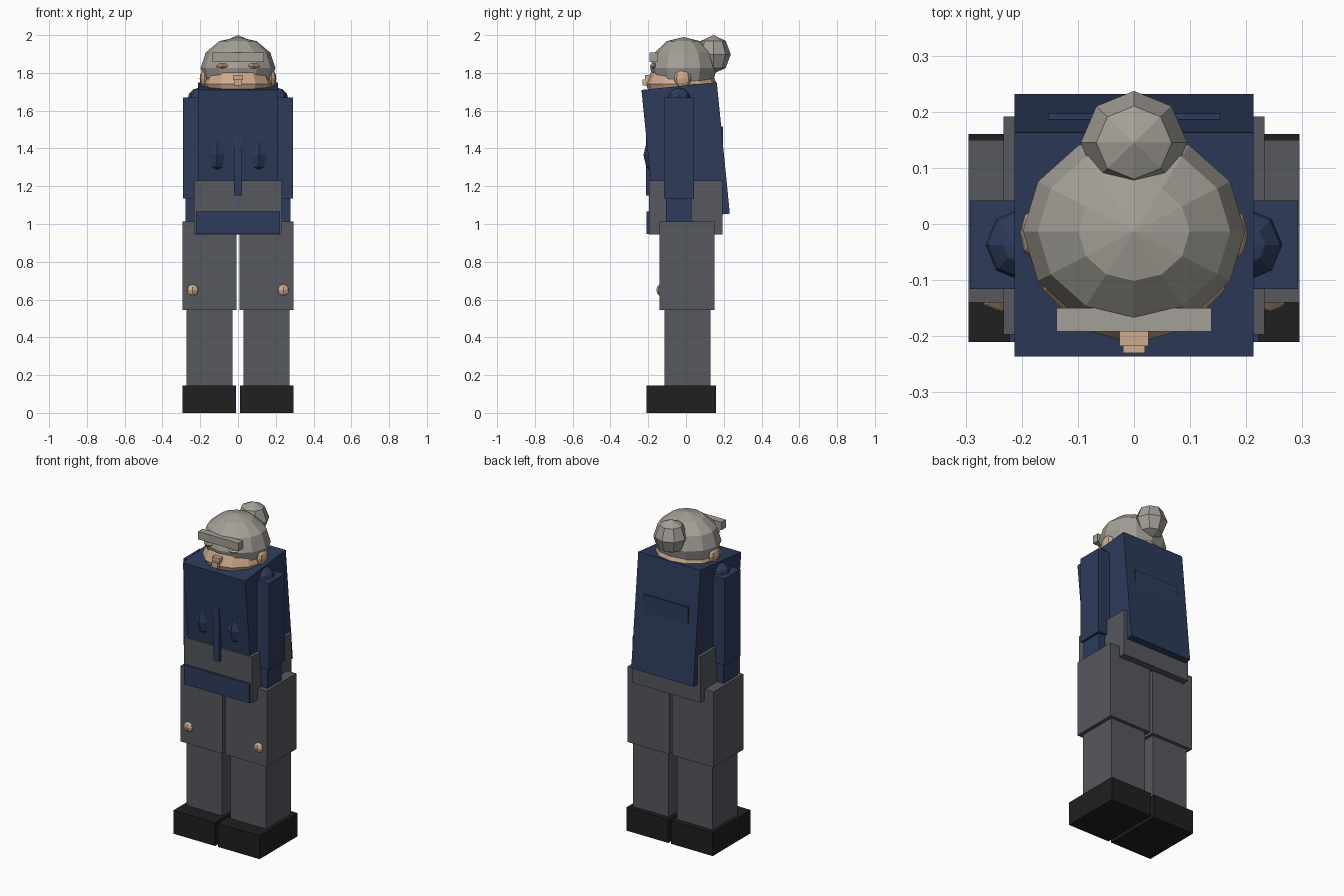
import bpy, math
from mathutils import Matrix, Vector
import bmesh

if "Cube" in bpy.data.objects:
    bpy.data.objects.remove(bpy.data.objects["Cube"])


def material(name, rgb):
    m = bpy.data.materials.new(name)
    m.diffuse_color = (*rgb, 1)
    m.use_nodes = True
    m.node_tree.nodes["Principled BSDF"].inputs["Base Color"].default_value = m.diffuse_color
    return m


NAVY = material("navy cloth", (0.026, 0.044, 0.104))
GREY = material("grey trousers", (0.095, 0.099, 0.113))
BLACK = material("black leather", (0.014, 0.014, 0.014))
HAIR = material("grey hair", (0.37, 0.35, 0.31))
SKIN = material("skin", (0.62, 0.41, 0.27))


def finish(name, bm, mat):
    bmesh.ops.recalc_face_normals(bm, faces=bm.faces)
    me = bpy.data.meshes.new(name)
    bm.to_mesh(me)
    bm.free()
    me.materials.append(mat)
    ob = bpy.data.objects.new(name, me)
    bpy.context.collection.objects.link(ob)
    return ob


def box(name, x, y, z, mat):
    """Box from (min, max) ranges on each axis."""
    bm = bmesh.new()
    bmesh.ops.create_cube(bm, size=1)
    size = [r[1] - r[0] for r in (x, y, z)]
    mid = Vector([(r[0] + r[1]) / 2 for r in (x, y, z)])
    bmesh.ops.transform(bm, matrix=Matrix.Translation(mid) @ Matrix.Diagonal((*size, 1)), verts=bm.verts)
    return finish(name, bm, mat)


def ball(name, centre, radii, mat, seg=8, rings=4):
    """Faceted ellipsoid with its poles on z."""
    bm = bmesh.new()
    bmesh.ops.create_uvsphere(bm, u_segments=seg, v_segments=rings, radius=1)
    bmesh.ops.transform(bm, matrix=Matrix.Translation(centre) @ Matrix.Diagonal((*radii, 1)), verts=bm.verts)
    return finish(name, bm, mat)


def side_box(name, s, x, y, z, mat):
    box(name, tuple(sorted((s * x[0], s * x[1]))), y, z, mat)


# Limbs and other mirrored parts
for s, side in ((1, "right"), (-1, "left")):
    side_box(side + "_boot", s, (0.01, 0.295), (-0.21, 0.16), (0, 0.145), BLACK)
    side_box(side + "_shin", s, (0.028, 0.273), (-0.115, 0.13), (0.145, 0.56), GREY)
    side_box(side + "_thigh", s, (0.009, 0.295), (-0.14, 0.15), (0.545, 1.013), GREY)
    side_box(side + "_upper_arm", s, (0.14, 0.292), (-0.116, 0.042), (1.135, 1.67), NAVY)
    side_box(side + "_forearm", s, (0.15, 0.277), (-0.107, 0.028), (0.69, 1.15), NAVY)
    ball(side + "_shoulder", (s * 0.2, -0.037, 1.655), (0.068, 0.068, 0.068), NAVY, 8, 6)
    ball(side + "_hand", (s * 0.24, -0.121, 0.65), (0.037, 0.036, 0.037), SKIN, 8, 6)
    ball(side + "_chest_pocket", (s * 0.11, -0.175, 1.365), (0.085, 0.05, 0.09), NAVY, 4, 4)
    ball(side + "_ear", (s * 0.178, -0.018, 1.77), (0.025, 0.046, 0.046), SKIN, 8, 6)
    ball(side + "_eye", (s * 0.083, -0.17, 1.837), (0.035, 0.022, 0.014), SKIN, 4, 4)

# Hips and belt
box("hips", (-0.233, 0.233), (-0.197, 0.192), (0.945, 1.23), GREY)
box("belt", (-0.222, 0.222), (-0.21, 0.19), (0.946, 1.065), NAVY)

# Leaning torso, extruded from its side profile
bm = bmesh.new()
profile = [(-0.165, 1.015), (0.232, 1.055), (0.163, 1.75), (-0.236, 1.71)]
face = bm.faces.new([bm.verts.new((-0.213, y, z)) for y, z in profile])
new = bmesh.ops.extrude_face_region(bm, geom=[face])["geom"]
bmesh.ops.translate(bm, vec=(0.426, 0, 0), verts=[v for v in new if isinstance(v, bmesh.types.BMVert)])
finish("torso", bm, NAVY)
box("front_placket", (-0.02, 0.02), (-0.213, -0.17), (1.15, 1.475), NAVY)
box("back_panel", (-0.153, 0.153), (0.15, 0.197), (1.3, 1.515), NAVY)

# Head, hair and face
ball("head", (0, -0.025, 1.74), (0.185, 0.188, 0.12), SKIN, 12, 6)
ball("hair", (0, -0.013, 1.825), (0.198, 0.177, 0.165), HAIR, 12, 6)
ball("hair_bun", (0, 0.145, 1.898), (0.095, 0.092, 0.102), HAIR, 8, 4)
box("fringe", (-0.138, 0.138), (-0.192, -0.15), (1.858, 1.907), HAIR)
box("nose", (-0.026, 0.026), (-0.217, -0.16), (1.762, 1.79), SKIN)
box("mouth", (-0.02, 0.02), (-0.23, -0.17), (1.732, 1.766), SKIN)
